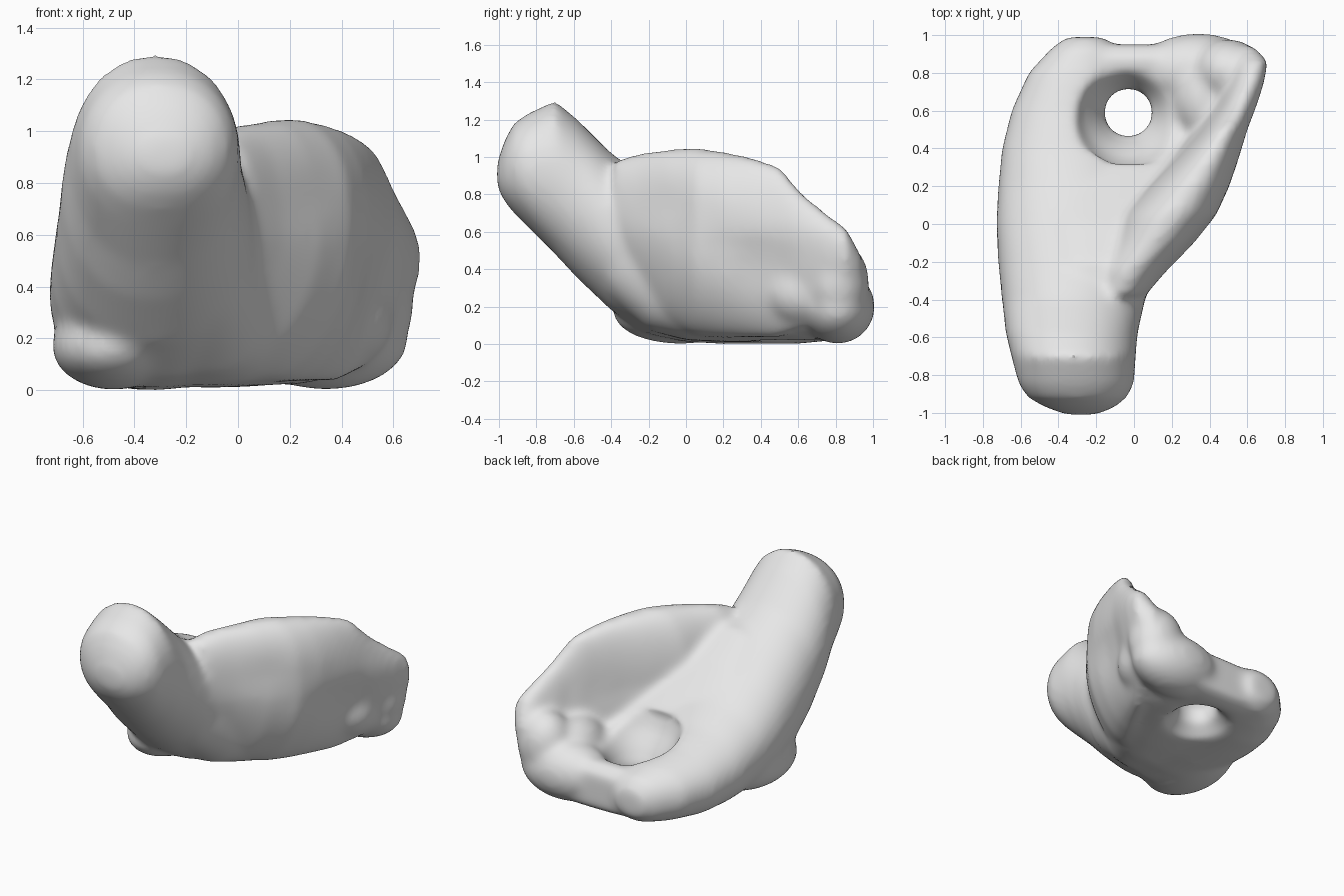
import bpy, bmesh, math
from mathutils import Vector, Matrix

old = bpy.data.objects.get("Cube")
if old:
    bpy.data.objects.remove(old, do_unlink=True)

SIDES = 40


def power(value, exponent):
    return math.copysign(abs(value) ** exponent, value)


def loft(bm, stations, roundness):
    """Skin rounded sections, each given as y, x range and z range."""
    rings = []
    for y, x0, x1, z0, z1 in stations:
        ring = []
        for i in range(SIDES):
            a = math.tau * i / SIDES
            x = (x0 + x1) / 2 + (x1 - x0) / 2 * power(math.cos(a), 2 / roundness)
            z = (z0 + z1) / 2 + (z1 - z0) / 2 * power(math.sin(a), 2 / roundness)
            ring.append(bm.verts.new((x, y, z)))
        rings.append(ring)
    for low, high in zip(rings, rings[1:]):
        for i in range(SIDES):
            j = (i + 1) % SIDES
            bm.faces.new((low[i], low[j], high[j], high[i]))
    bm.faces.new(rings[0])
    bm.faces.new(rings[-1])
    return [v for ring in rings for v in ring]


def ball(bm, center, radii):
    place = Matrix.Translation(center) @ Matrix.Diagonal((*radii, 1))
    bmesh.ops.create_icosphere(bm, subdivisions=4, radius=1, matrix=place)


def make_object(name, bm):
    bmesh.ops.recalc_face_normals(bm, faces=bm.faces)
    mesh = bpy.data.meshes.new(name)
    bm.to_mesh(mesh)
    bm.free()
    obj = bpy.data.objects.new(name, mesh)
    bpy.context.collection.objects.link(obj)
    return obj


def fuse(obj, name):
    remesh = obj.modifiers.new(name, 'REMESH')
    remesh.mode = 'VOXEL'
    remesh.voxel_size = .02


body = bmesh.new()

# Long limb, ramping from the rear base up to the front knob
loft(body, [
    (-1.01, -.36, -.2, .84, .97),
    (-.97, -.47, -.1, .76, 1.09),
    (-.92, -.56, -.04, .7, 1.18),
    (-.85, -.61, 0, .63, 1.23),
    (-.7, -.65, .01, .48, 1.3),
    (-.58, -.68, .02, .35, 1.2),
    (-.4, -.7, .06, .18, 1.02),
    (-.2, -.72, .1, .05, .88),
    (0, -.73, .1, .01, .74),
    (.2, -.72, .08, 0, .61),
    (.4, -.7, 0, 0, .51),
    (.6, -.65, -.05, 0, .44),
    (.8, -.56, -.05, .02, .39),
    (.93, -.44, -.08, .04, .34),
    (.99, -.36, -.16, .1, .27),
], 2.1)

# Square lower flank at the foot of the limb
ball(body, (-.48, -.03, .17), (.24, .36, .17))

# Upright wing along the other side
wing = loft(body, [
    (-.38, -.2, .06, .45, .98),
    (-.25, -.2, .18, .25, 1.02),
    (-.1, -.12, .34, .1, 1.04),
    (.05, -.06, .47, .04, 1.05),
    (.2, .08, .53, .03, 1.03),
    (.35, .23, .57, .03, 1),
    (.5, .36, .61, .03, .95),
    (.62, .45, .66, .07, .81),
    (.75, .51, .71, .14, .7),
    (.86, .55, .735, .25, .62),
    (.94, .58, .68, .28, .47),
], 2.1)

# Lean the lower wing inward and press a diagonal groove into its outer face
start, end = Vector((-.1, .72)), Vector((.4, .42))
for v in wing:
    p = Vector((v.co.y, v.co.z))
    t = max(0, min(1, (p - start).dot(end - start) / (end - start).length_squared))
    gap = (p - start.lerp(end, t)).length
    if v.co.x > v.co.y * .6 + .1:
        v.co.x -= .03 * math.exp(-(gap / .15) ** 2)
    v.co.x -= .2 * max(0, .6 - v.co.z)

# Sloping floor that fills the bowl between limb and wing
loft(body, [
    (-.42, -.5, .03, .25, .95),
    (-.2, -.5, .13, .07, .92),
    (0, -.55, .25, .02, .78),
    (.2, -.6, .34, .01, .61),
    (.4, -.62, .41, .01, .44),
    (.6, -.6, .46, .01, .33),
    (.75, -.56, .48, .02, .33),
    (.88, -.46, .49, .02, .35),
    (.95, -.34, .47, .06, .29),
], 2.8)

# Rear corner masses below the wing's end
ball(body, (.34, .81, .2), (.32, .2, .2))
ball(body, (.5, .81, .33), (.18, .17, .22))
ball(body, (.4, .65, .28), (.2, .24, .2))

# Hourglass cutter for the vertical hole
bm = bmesh.new()
loft(bm, [(h, -r, r, -r, r) for h, r in
          ((-.06, .27), (.03, .2), (.1, .13), (.18, .125), (.28, .18), (.38, .25), (.5, .3))], 2)
turn = Matrix.Translation((-.03, .59, 0)) @ Matrix.Rotation(math.pi / 2, 4, 'X')
bmesh.ops.transform(bm, matrix=turn, verts=bm.verts)
cutter = make_object("hole_cutter", bm)
cutter.hide_render = True

# Fuse the masses, cut the hole, then soften every edge
source = make_object("body_masses", body)
fuse(source, "fuse_masses")
cut = source.modifiers.new("hole", 'BOOLEAN')
cut.operation = 'DIFFERENCE'
cut.solver = 'EXACT'
cut.object = cutter
fuse(source, "even_surface")
soften = source.modifiers.new("soften", 'SMOOTH')
soften.factor = .5
soften.iterations = 18

# Bake the result and remove the helpers
bpy.context.view_layer.update()
graph = bpy.context.evaluated_depsgraph_get()
mesh = bpy.data.meshes.new_from_object(source.evaluated_get(graph))
for helper in (source, cutter):
    bpy.data.objects.remove(helper, do_unlink=True)

grey = bpy.data.materials.new("plain_grey")
grey.use_nodes = True
grey.diffuse_color = (.8, .8, .8, 1)
grey.node_tree.nodes["Principled BSDF"].inputs["Base Color"].default_value = (.8, .8, .8, 1)
mesh.materials.clear()
mesh.materials.append(grey)

stone = bpy.data.objects.new("pierced_body", mesh)
bpy.context.collection.objects.link(stone)
for other in bpy.context.selected_objects:
    other.select_set(False)
stone.select_set(True)
bpy.context.view_layer.objects.active = stone
bpy.ops.object.shade_smooth_by_angle(angle=math.radians(40))
